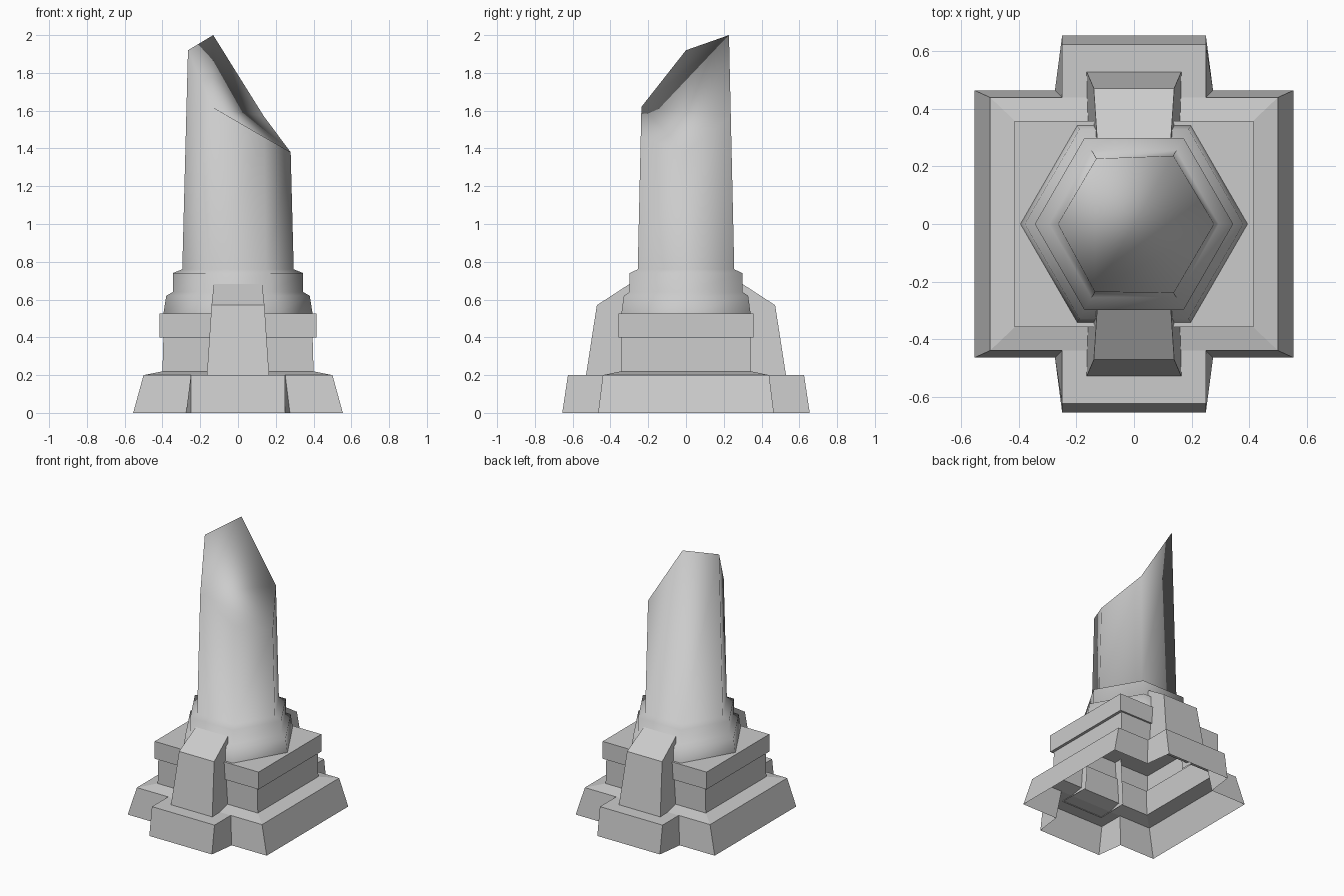
import bpy
import bmesh
from math import cos, sin, pi

old = bpy.data.objects.get("Cube")
if old:
    bpy.data.objects.remove(old, do_unlink=True)

# Single stone colour
stone = bpy.data.materials.new("grey stone")
stone.use_nodes = True
GREY = (0.6, 0.6, 0.6, 1)
stone.diffuse_color = GREY
stone.node_tree.nodes["Principled BSDF"].inputs["Base Color"].default_value = GREY


def finish(name, bm, smooth=False):
    mesh = bpy.data.meshes.new(name)
    bm.to_mesh(mesh)
    bm.free()
    mesh.materials.append(stone)
    for p in mesh.polygons:
        p.use_smooth = smooth
    obj = bpy.data.objects.new(name, mesh)
    bpy.context.collection.objects.link(obj)
    return obj


def loop(bm, points):
    return [bm.verts.new(p) for p in points]


def bridge(bm, low, high):
    n = len(low)
    for i in range(n):
        j = (i + 1) % n
        bm.faces.new((low[i], low[j], high[j], high[i]))


def rect(x, y, z):
    return [(-x, -y, z), (x, -y, z), (x, y, z), (-x, y, z)]


def cross(x, y, arm_x, arm_y, root_x, z):
    quarter = [(x, y), (root_x, y), (arm_x, arm_y)]
    pts = quarter + [(-a, b) for a, b in reversed(quarter)]
    pts += [(-a, -b) for a, b in pts]
    return [(a, b, z) for a, b in pts]


# Cross-shaped plinth, open underneath, with a sloped top
bm = bmesh.new()
foot = loop(bm, cross(0.555, 0.465, 0.25, 0.655, 0.275, 0))
rim = loop(bm, cross(0.5, 0.44, 0.25, 0.625, 0.25, 0.2))
bridge(bm, foot, rim)
inner = loop(bm, rect(0.4, 0.345, 0.22))
corner = [rim[6], rim[11], rim[0], rim[5]]
for i in (1, 3):
    j = (i + 1) % 4
    bm.faces.new((corner[i], corner[j], inner[j], inner[i]))
bm.faces.new((rim[6], rim[7], rim[10], rim[11], inner[1], inner[0]))
bm.faces.new((rim[0], rim[1], rim[4], rim[5], inner[3], inner[2]))
bm.faces.new((rim[1], rim[2], rim[3], rim[4]))
bm.faces.new((rim[7], rim[8], rim[9], rim[10]))
finish("plinth", bm)

# Pedestal block with an overhanging slab
bm = bmesh.new()
rings = [loop(bm, rect(*r)) for r in (
    (0.4, 0.345, 0.22), (0.395, 0.345, 0.4),
    (0.415, 0.358, 0.4), (0.415, 0.358, 0.525))]
for low, high in zip(rings, rings[1:]):
    bridge(bm, low, high)
bm.faces.new(rings[-1])
finish("pedestal", bm)

# Tapered buttresses at the front and back
for name, side in (("front_buttress", -1), ("back_buttress", 1)):
    bm = bmesh.new()
    sections = [(0.165, 0.53, 0.195), (0.14, 0.472, 0.57), (0.128, 0.295, 0.685)]
    left = loop(bm, [(x, side * y, z) for x, y, z in sections])
    right = loop(bm, [(-x, side * y, z) for x, y, z in sections])
    for i in (0, 1):
        bm.faces.new((left[i], left[i + 1], right[i + 1], right[i]))
    for edge, sx in ((left, 1), (right, -1)):
        root = bm.verts.new((sx * 0.16, side * 0.3, 0.195))
        bm.faces.new(edge + [root])
    bmesh.ops.recalc_face_normals(bm, faces=bm.faces)
    # The open shell must face outward
    bm.faces.ensure_lookup_table()
    if bm.faces[0].normal.y * side < 0:
        bmesh.ops.reverse_faces(bm, faces=bm.faces)
    finish(name, bm)


# Six-sided broken column
def hexagon(radius, heights):
    return [(radius(z) * cos(i * pi / 3), radius(z) * sin(i * pi / 3), z)
            for i, z in enumerate(heights)]


def shaft_radius(z):
    return 0.295 - 0.026 * (z - 0.76)


bm = bmesh.new()
rings = [loop(bm, hexagon(lambda _, r=r: r, [z] * 6)) for r, z in (
    (0.395, 0.525), (0.38, 0.62), (0.345, 0.64), (0.345, 0.74), (0.295, 0.76))]
# Jagged top: right, back right, back left, left, front left, front right
break_heights = (1.38, 1.57, 2.0, 1.92, 1.62, 1.46)
rings.append(loop(bm, hexagon(shaft_radius, break_heights)))
for low, high in zip(rings, rings[1:]):
    bridge(bm, low, high)
top = rings[-1]
for a, b in ((5, 0), (0, 1), (1, 2), (2, 3)):
    bm.faces.new((top[4], top[a], top[b]))
finish("broken_column", bm, smooth=True)
